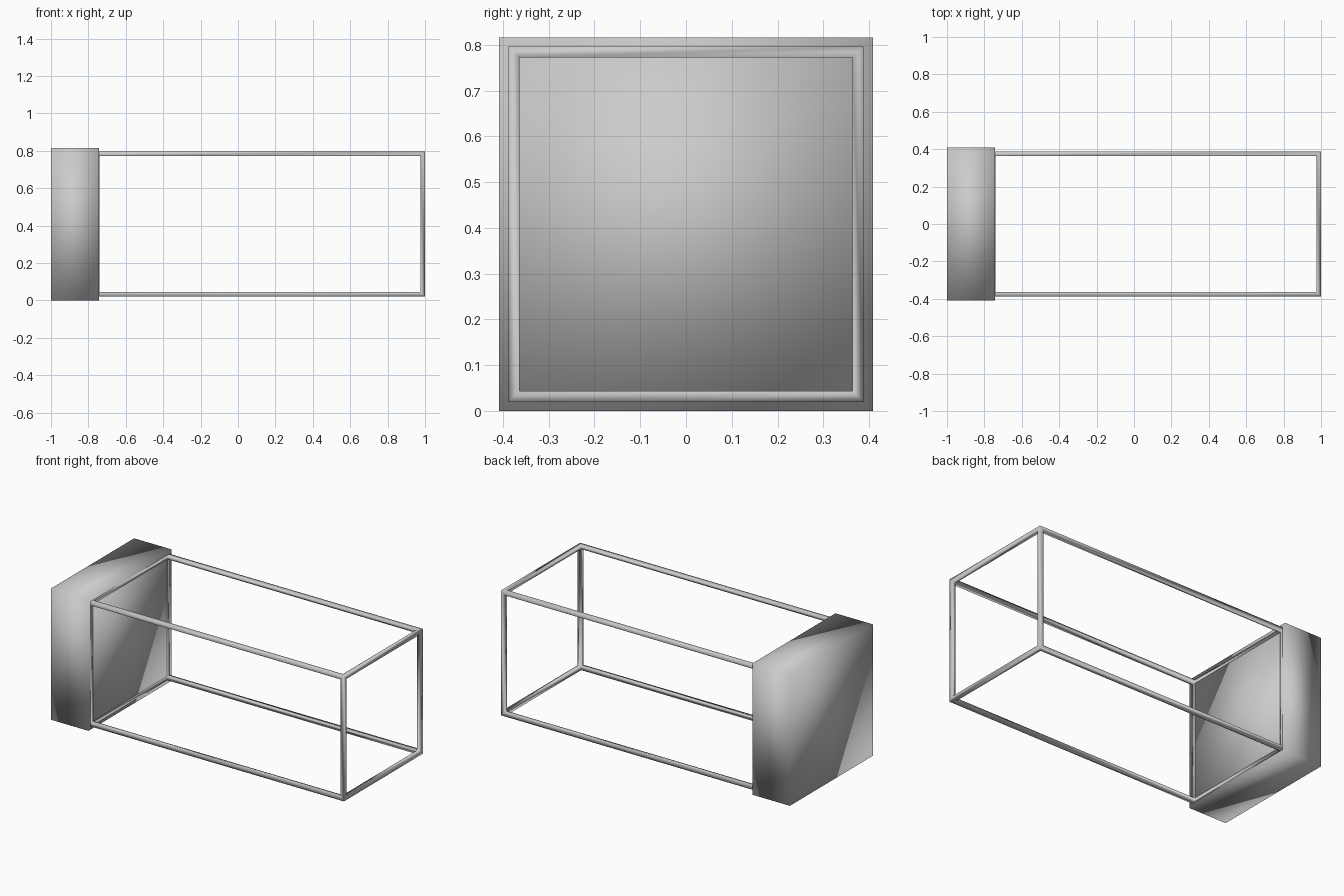
import bpy, bmesh
from mathutils import Vector

cube = bpy.data.objects.get("Cube")
if cube:
    bpy.data.objects.remove(cube, do_unlink=True)

# Single grey finish
grey = bpy.data.materials.new("plain_grey")
grey.use_nodes = True
colour = (0.6, 0.6, 0.6, 1)
grey.diffuse_color = colour
grey.node_tree.nodes["Principled BSDF"].inputs["Base Color"].default_value = colour

BLOCK_END = -0.742   # inner face of the block
BAR = 0.024          # thickness of the square bars


def box(low, high):
    """Box between two opposite corners."""
    low, high = Vector(low), Vector(high)
    bm = bmesh.new()
    bmesh.ops.create_cube(bm, size=1)
    bmesh.ops.scale(bm, vec=high - low, verts=bm.verts)
    bmesh.ops.translate(bm, vec=(low + high) / 2, verts=bm.verts)
    return bm


def finish(bm, name):
    """Turn the mesh into a softly shaded object."""
    bmesh.ops.recalc_face_normals(bm, faces=bm.faces)
    mesh = bpy.data.meshes.new(name)
    bm.to_mesh(mesh)
    bm.free()
    mesh.materials.append(grey)
    mesh.polygons.foreach_set("use_smooth", [True] * len(mesh.polygons))
    bpy.context.collection.objects.link(bpy.data.objects.new(name, mesh))


# Solid end block
finish(box((-1, -0.408, 0), (BLOCK_END, 0.408, 0.816)), "end_block")

# Open frame of square bars: border every face, then push the openings inward
bm = box((BLOCK_END - BAR, -0.388, 0.02), (1, 0.388, 0.796))
# The end ring stands just proud of the block
for v in bm.verts:
    if v.co.x < 0:
        v.co.x += 0.0005
panels = list(bm.faces)
bmesh.ops.inset_individual(bm, faces=panels, thickness=BAR, use_even_offset=True)
caps = bmesh.ops.extrude_discrete_faces(bm, faces=panels)["faces"]
for f in caps:
    f.normal_update()
    bmesh.ops.translate(bm, vec=f.normal * -BAR, verts=f.verts)
bmesh.ops.delete(bm, geom=caps, context="FACES_ONLY")
bmesh.ops.remove_doubles(bm, verts=bm.verts, dist=0.001)
finish(bm, "bar_frame")
